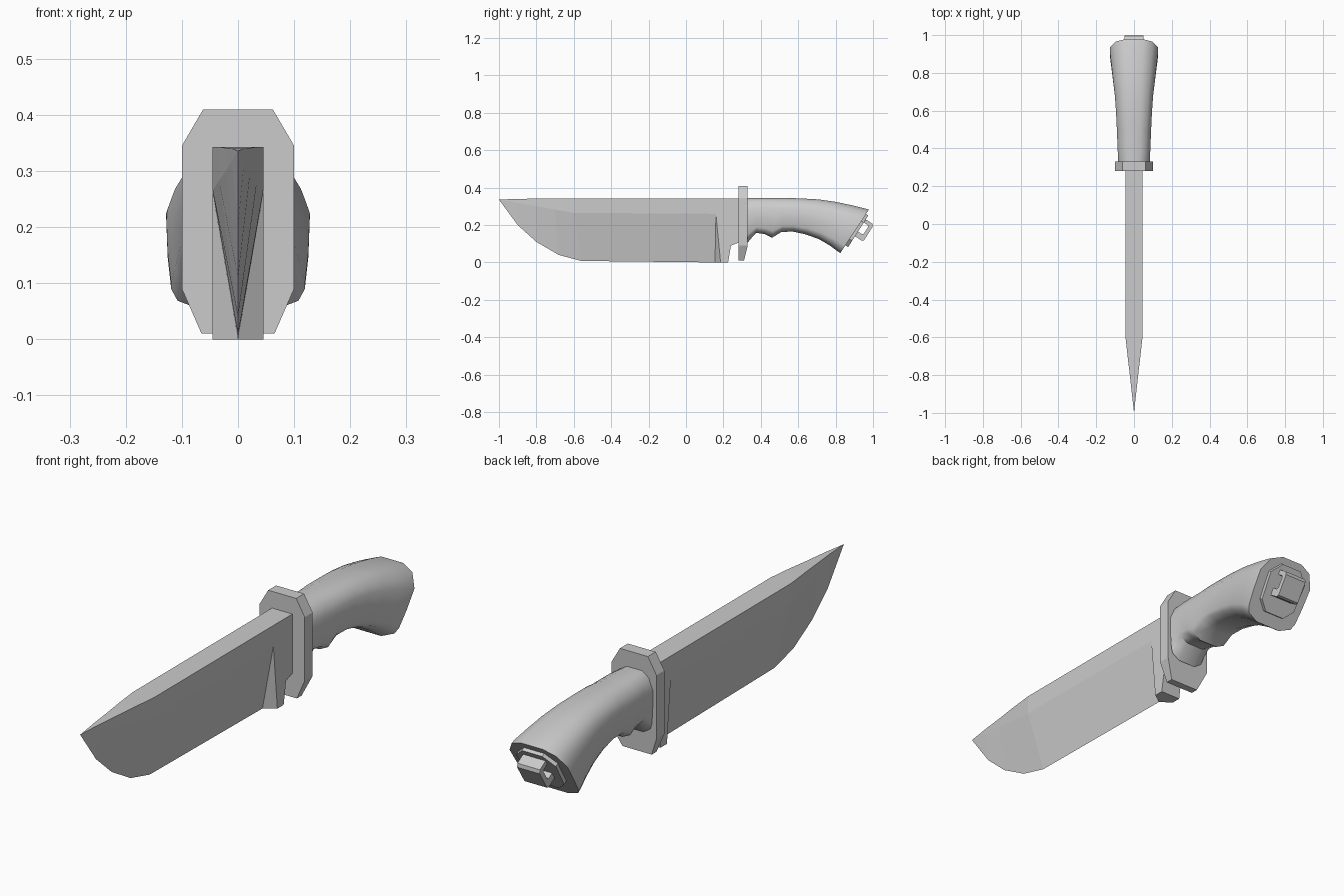
import bpy, bmesh, math


def loft(name, rings, smooth=None):
    """Skin a list of closed rings and cap both ends."""
    bm = bmesh.new()
    vs = [[bm.verts.new(p) for p in r] for r in rings]
    n = len(vs[0])
    for a, b in zip(vs, vs[1:]):
        for i in range(n):
            j = (i + 1) % n
            bm.faces.new((a[i], a[j], b[j], b[i]))
    bm.faces.new(vs[0][::-1])
    bm.faces.new(vs[-1])
    bmesh.ops.remove_doubles(bm, verts=bm.verts, dist=1e-5)
    bmesh.ops.recalc_face_normals(bm, faces=bm.faces)
    me = bpy.data.meshes.new(name)
    bm.to_mesh(me)
    bm.free()
    ob = bpy.data.objects.new(name, me)
    bpy.context.collection.objects.link(ob)
    if smooth:
        bpy.ops.object.select_all(action='DESELECT')
        ob.select_set(True)
        bpy.context.view_layer.objects.active = ob
        bpy.ops.object.shade_smooth_by_angle(angle=math.radians(smooth))
    return ob


def mirrored(half):
    """Right half (x, ...) mirrored into a closed ring."""
    return half + [(-p[0],) + tuple(p[1:]) for p in reversed(half)]


# Blade: (spine y, spine z, bevel z, edge y, edge z, spine half width, edge half width)
W = 0.045
blade = [
    (-1.0, 0.336, 0.336, -1.0, 0.336, 0, 0),
    (-0.9, 0.340, 0.318, -0.9, 0.20, 0.011, 0),
    (-0.8, 0.341, 0.300, -0.8, 0.11, 0.022, 0),
    (-0.7, 0.343, 0.283, -0.68, 0.04, 0.034, 0),
    (-0.6, 0.343, 0.265, -0.56, 0.008, W, 0),
    (0.16, 0.343, 0.26, 0.155, 0.0, W, 0),
    (0.16, 0.343, 0.26, 0.185, 0.0, W, W),
    (0.225, 0.343, 0.26, 0.225, 0.0, W, W),
    (0.24, 0.343, 0.26, 0.24, 0.09, W, W),
    (0.29, 0.343, 0.26, 0.29, 0.11, W, W),
]
loft("blade", [mirrored([(w, y, zt), (w, y, zm), (we, ye, ze)])
               for y, zt, zm, ye, ze, w, we in blade])

# Guard: octagonal plate, rear face thinning at the bottom
outline = [(0.062, 0.41), (0.10, 0.345), (0.10, 0.09), (0.065, 0.01)]
front = mirrored([(x, 0.28, z) for x, z in outline])
back = mirrored([(x, 0.31 if z < 0.05 else 0.33, z) for x, z in outline])
loft("guard", [front, back])

# Handle: (top y, top z, bottom y, bottom z, half width)
section = [(0.38, 1), (0.76, 0.92), (1, 0.72), (0.98, 0.42),
           (0.93, 0.17), (0.84, 0.08), (0.45, 0)]
grip = [
    (0.325, 0.345, 0.325, 0.10, 0.085),
    (0.345, 0.345, 0.345, 0.125, 0.085),
    (0.385, 0.345, 0.375, 0.158, 0.086),
    (0.44, 0.345, 0.42, 0.152, 0.088),
    (0.49, 0.345, 0.46, 0.132, 0.09),
    (0.54, 0.345, 0.51, 0.163, 0.092),
    (0.62, 0.342, 0.57, 0.165, 0.096),
    (0.71, 0.337, 0.64, 0.15, 0.102),
    (0.80, 0.324, 0.71, 0.125, 0.112),
    (0.89, 0.305, 0.77, 0.09, 0.121),
    (0.955, 0.289, 0.81, 0.06, 0.128),
    (0.978, 0.282, 0.825, 0.05, 0.128),
]
loft("handle", [mirrored([(u * w, by + (ty - by) * v, bz + (tz - bz) * v)
                          for u, v in section])
                for ty, tz, by, bz, w in grip], smooth=45)


def on_butt(x, a, b):
    """Point on the slanted butt: a runs up it, b outward."""
    return (x, 0.825 + 0.538 * a + 0.842 * b, 0.05 + 0.842 * a - 0.538 * b)


# Raised octagonal plate on the butt
plate = [(0.045, 0.25), (0.088, 0.205), (0.082, 0.09), (0.045, 0.05)]
loft("butt_plate", [mirrored([on_butt(x, a, b) for x, a in plate])
                    for b in (-0.01, 0.018)])

# Lanyard loop: arch profile extruded across the plate
arch = [(0.118, 0.01), (0.118, 0.06), (0.126, 0.07), (0.213, 0.07),
        (0.225, 0.06), (0.225, 0.01), (0.205, 0.01), (0.205, 0.043),
        (0.198, 0.05), (0.155, 0.05), (0.148, 0.043), (0.148, 0.01)]
loft("lanyard_loop", [[on_butt(x, a, b) for a, b in arch] for x in (-0.05, 0.05)])
